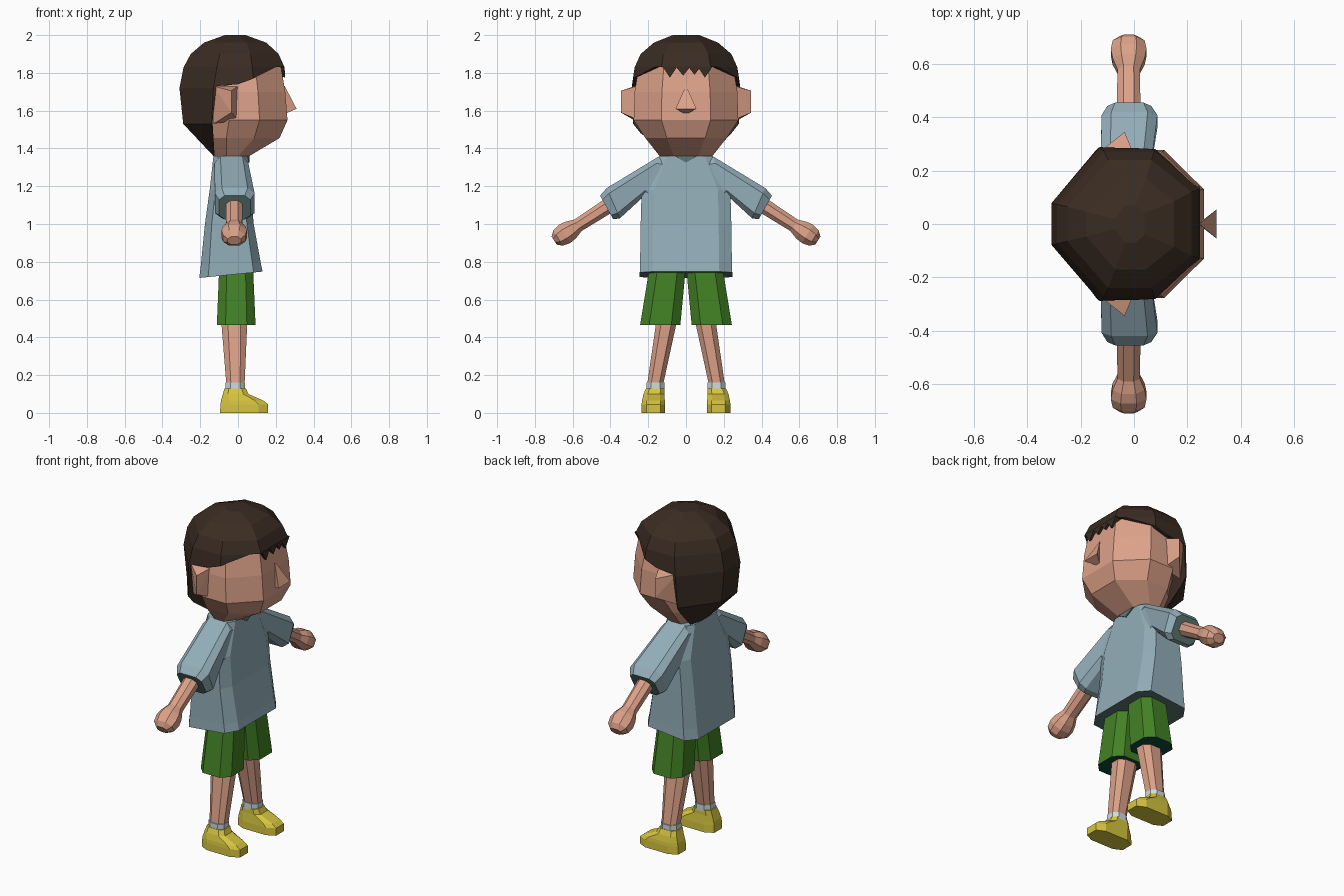
import bpy, bmesh
from mathutils import Vector as V

if "Cube" in bpy.data.objects:
    bpy.data.objects.remove(bpy.data.objects["Cube"])


def mat(name, r, g, b):
    m = bpy.data.materials.new(name)
    m.diffuse_color = (r, g, b, 1)
    m.use_nodes = True
    m.node_tree.nodes["Principled BSDF"].inputs["Base Color"].default_value = m.diffuse_color
    return m


SKIN = mat("skin", .72, .36, .25)
HAIR = mat("dark brown", .042, .025, .016)
SHIRT = mat("grey blue", .29, .42, .48)
LINING = mat("shirt lining", .11, .19, .18)
GREEN = mat("shorts green", .055, .22, .018)
DARK = mat("shorts lining", .005, .07, .045)
WHITE = mat("sock grey", .62, .72, .72)
YELLOW = mat("shoe yellow", .68, .56, .05)


def finish(name, bm, mats, mirror=False):
    bmesh.ops.recalc_face_normals(bm, faces=bm.faces)
    me = bpy.data.meshes.new(name)
    bm.to_mesh(me)
    bm.free()
    ob = bpy.data.objects.new(name, me)
    bpy.context.collection.objects.link(ob)
    for m in mats:
        me.materials.append(m)
    if mirror:
        md = ob.modifiers.new("mirror", 'MIRROR')
        md.use_axis = (False, True, False)
    return ob


def loft(name, rings, m, cap=None, mirror=False, cap_end=-1):
    """Skin a list of equal rings and close both ends."""
    bm = bmesh.new()
    vs = [[bm.verts.new(p) for p in r] for r in rings]
    n = len(vs[0])
    for a, b in zip(vs, vs[1:]):
        for i in range(n):
            j = (i + 1) % n
            bm.faces.new((a[i], a[j], b[j], b[i]))
    ends = [bm.faces.new(vs[0]), bm.faces.new(vs[-1])]
    if cap:
        ends[cap_end].material_index = 1
    return finish(name, bm, [m, cap] if cap else [m], mirror)


def hull(name, pts, m, mirror=False):
    bm = bmesh.new()
    for p in pts:
        bm.verts.new(p)
    bmesh.ops.convex_hull(bm, input=bm.verts)
    return finish(name, bm, [m], mirror)


def octo(c, u, v, k=.5):
    """Chamfered rectangle around c with half axes u and v."""
    c, u, v = V(c), V(u), V(v)
    return [c + u * a + v * b for a, b in ((1, k), (k, 1), (-k, 1), (-1, k),
                                         (-1, -k), (-k, -1), (k, -1), (1, -k))]


def flat(z, x0, x1, y0, y1, k=.5, tilt=0):
    """Horizontal chamfered ring given by its extents."""
    r = octo(((x0 + x1) / 2, (y0 + y1) / 2, z), ((x1 - x0) / 2, 0, 0), (0, (y1 - y0) / 2, 0), k)
    return [V((p.x, p.y, p.z - tilt * p.x)) for p in r]


def skull(z, xb, xf, w, k, xs=None):
    """Horizontal ring with flat face, wide sides and narrow back."""
    xm = xb + .68 * (xf - xb)
    xs = xb + .33 * (xf - xb) if xs is None else xs
    half = [(xf, k * w), (xm, w), (xs, w), (xb, .27 * w)]
    return [(x, y, z) for x, y in half] + [(x, -y, z) for x, y in reversed(half)]


# Head
loft("head", [skull(*r, .47) for r in (
    (1.36, -.12, .06, .14), (1.455, -.2, .22, .215), (1.55, -.2, .262, .277),
    (1.70, -.2, .25, .272), (1.83, -.2, .228, .25), (1.93, -.15, .12, .16))], SKIN)
hull("nose", [(.31, -.055, 1.61), (.31, .055, 1.61), (.245, 0, 1.735), (.24, 0, 1.58)], SKIN)
hull("ear", [(-.13, .24, 1.53), (-.13, .27, 1.73), (0, .25, 1.55), (0, .26, 1.73),
             (-.035, .345, 1.59), (-.035, .345, 1.705)], SKIN, True)

# Hair: full cap with the face opening cut away
hair = loft("hair", [skull(*r) for r in (
    (1.36, -.13, .06, .145, .5, -.11), (1.53, -.29, .28, .28, .5, -.14),
    (1.72, -.31, .272, .288, .48, -.13), (1.83, -.288, .246, .272, .48),
    (1.90, -.25, .215, .24, .5), (1.96, -.18, .15, .17, .5), (2.0, -.07, .04, .07, .6))], HAIR)
opening = [(-.12, 1.3), (-.135, 1.54), (-.115, 1.73), (0, 1.74), (.07, 1.765),
           (.2, 1.83), (.5, 1.83), (.5, 1.3)]
cutter = loft("face_opening_cutter", [[(x, y, z) for x, z in opening] for y in (-.6, .6)], HAIR)
cutter.hide_render = True
md = hair.modifiers.new("opening", 'BOOLEAN')
md.operation, md.solver, md.object = 'DIFFERENCE', 'EXACT', cutter
bpy.context.view_layer.objects.active = hair
bpy.ops.object.modifier_apply(modifier=md.name)
bpy.data.objects.remove(cutter)

# Fringe points
for i, (y, w, z) in enumerate(((-.085, .04, 1.775), (-.015, .04, 1.785),
                               (.045, .035, 1.79), (.1, .04, 1.775))):
    hull(f"fringe_{i + 1}", [(.247, y - w, 1.835), (.247, y + w, 1.835), (.2, y - w, 1.835),
                             (.2, y + w, 1.835), (.248, y, z), (.22, y, z + .01)], HAIR)

# Shirt
loft("shirt_body", [flat(z, a, b, -w, w, .72, t) for z, a, b, w, t in (
    (.735, -.205, .13, .245, -.1), (.79, -.197, .12, .243, -.05), (1.0, -.175, .083, .24, 0),
    (1.18, -.15, .067, .235, 0), (1.36, -.13, .053, .14, 0))], SHIRT, LINING, cap_end=0)
sleeve = []
for (ty, tz), (by, bz), x0, x1 in (((.10, 1.36), (.2, 1.10), -.13, .053),
                                   ((.14, 1.36), (.23, 1.14), -.125, .055),
                                   ((.42, 1.19), (.35, 1.03), -.122, .088),
                                   ((.455, 1.15), (.385, 1.025), -.10, .065)):
    sleeve.append(octo(((x0 + x1) / 2, (ty + by) / 2, (tz + bz) / 2),
                       (0, (ty - by) / 2, (tz - bz) / 2), ((x1 - x0) / 2, 0, 0), .65))
loft("sleeve", sleeve, SHIRT, LINING, True)
hull("collar", [(x, y, z) for x in (.05, .062) for y, z in ((-.06, 1.36), (.06, 1.36), (0, 1.325))],
     LINING)

# Arms and hands, lofted along the arm direction
d, up = V((0, .84, -.54)), V((0, .54, .84))
start = V((-.02, .32, 1.155))
arm = [octo(start + d * s, up * h, (w, 0, 0), .45) for s, h, w in (
    (0, .043, .046), (.30, .036, .042), (.345, .052, .06),
    (.385, .057, .067), (.425, .048, .06), (.45, .025, .035))]
loft("arm_and_hand", arm, SKIN, mirror=True)

# Shorts
loft("shorts_leg", [flat(.465, -.112, .093, .03, .243, .55), flat(.76, -.10, .08, .002, .195, .55)],
     GREEN, DARK, True, 0)

# Legs, socks, shoes
loft("leg", [flat(.155, -.062, .035, .12, .205), flat(.50, -.09, .05, .045, .155)], SKIN, mirror=True)
loft("sock", [flat(.12, -.066, .037, .115, .21), flat(.16, -.066, .037, .115, .21)], WHITE, mirror=True)
loft("shoe", [flat(z, a, b, c, e, .6) for z, a, b, c, e in (
    (0, -.095, .16, .11, .235), (.045, -.093, .16, .11, .235), (.065, -.09, .135, .112, .233),
    (.10, -.08, .055, .115, .225), (.13, -.072, .042, .115, .212))], YELLOW, mirror=True)
